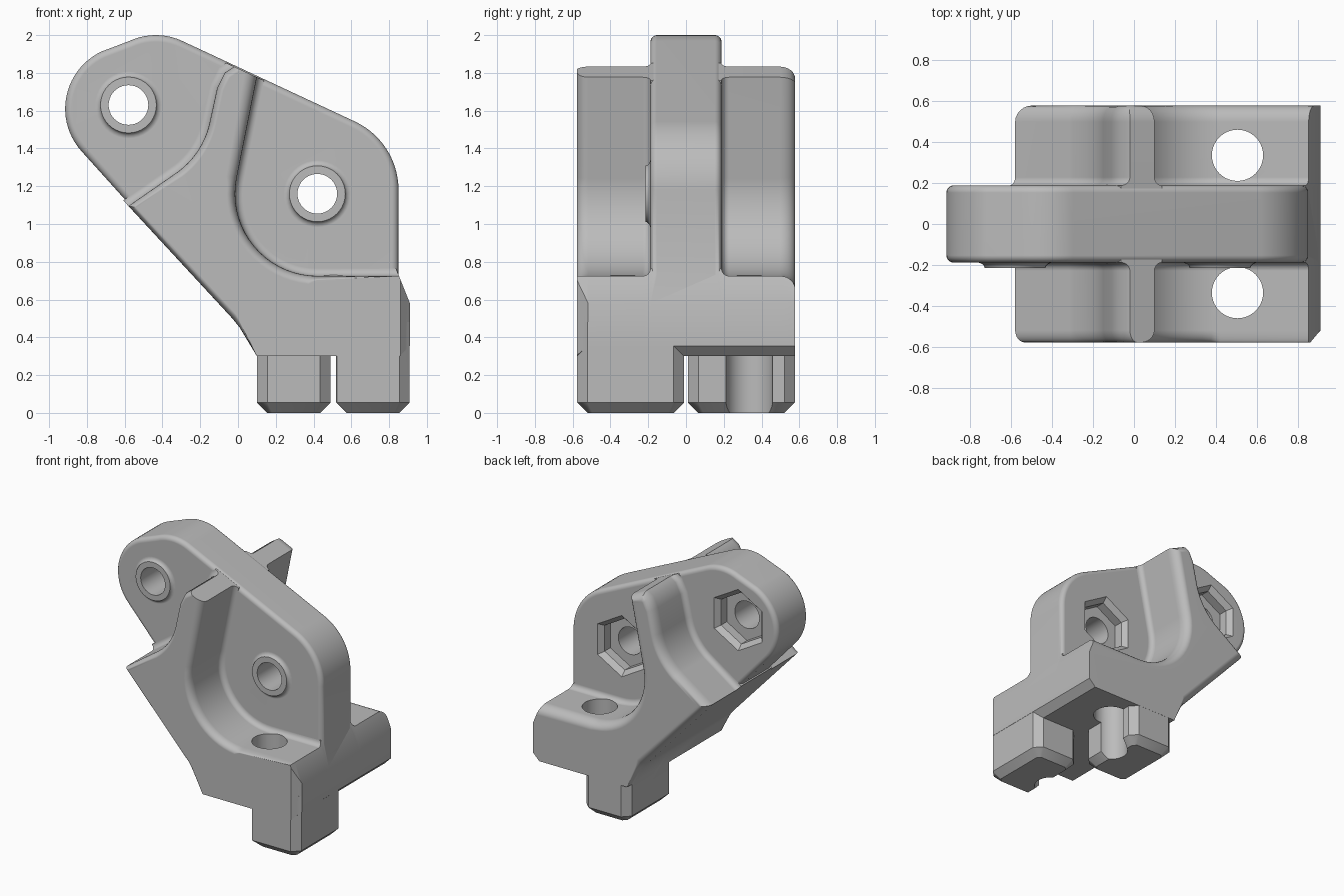
import bpy, bmesh
from math import sin, cos, pi, radians, sqrt
from mathutils import Vector

cube = bpy.data.objects.get("Cube")
if cube:
    bpy.data.objects.remove(cube)

grey = bpy.data.materials.new("plain grey")
grey.use_nodes = True
COLOUR = (0.5, 0.5, 0.5, 1)
grey.diffuse_color = COLOUR
grey.node_tree.nodes["Principled BSDF"].inputs["Base Color"].default_value = COLOUR


def loft(name, rings):
    """Closed solid through rings of equal point count."""
    bm = bmesh.new()
    loops = [[bm.verts.new(p) for p in ring] for ring in rings]
    n = len(loops[0])
    for a, b in zip(loops, loops[1:]):
        for i in range(n):
            j = (i + 1) % n
            bm.faces.new((a[i], a[j], b[j], b[i]))
    bm.faces.new(loops[0])
    bm.faces.new(loops[-1])
    bmesh.ops.recalc_face_normals(bm, faces=bm.faces)
    mesh = bpy.data.meshes.new(name)
    bm.to_mesh(mesh)
    bm.free()
    mesh.materials.append(grey)
    obj = bpy.data.objects.new(name, mesh)
    bpy.context.collection.objects.link(obj)
    return obj


def arc(cx, cz, r, start, end, n):
    angles = [radians(start + (end - start) * i / n) for i in range(n + 1)]
    return [(cx + r * cos(t), cz + r * sin(t)) for t in angles]


def offset(points, dist):
    """Move each edge of a counter-clockwise outline outward by its own distance."""
    pts = [Vector(p) for p in points]
    n = len(pts)
    normals = []
    for i in range(n):
        d = pts[(i + 1) % n] - pts[i]
        normals.append(Vector((d.y, -d.x)).normalized())
    out = []
    for i, p in enumerate(pts):
        a, b, da, db = normals[i - 1], normals[i], dist[i - 1], dist[i]
        det = a.x * b.y - a.y * b.x
        if abs(det) > 0.25:
            out.append(p + Vector((da * b.y - db * a.y, a.x * db - b.x * da)) / det)
        else:
            out.append(p + (a + b).normalized() * (da + db) / 2)
    return out


def at_y(points, y):
    return [(p[0], y, p[1]) for p in points]


def rounding(u):
    """Quarter-circle falloff: 1 at u = 0, 0 from u = 1 on."""
    w = min(1, max(0, 1 - u))
    return 1 - sqrt(1 - w * w)


def lathe(name, cx, cz, sections, n=40, turn=0):
    """Solid along y from (y, radius) sections."""
    return loft(name, [at_y(arc(cx, cz, r, turn, turn + 360, n)[:-1], y) for y, r in sections])


def combine(target, tool, operation):
    mod = target.modifiers.new(operation, 'BOOLEAN')
    mod.operation, mod.solver, mod.object = operation, 'EXACT', tool
    bpy.context.view_layer.objects.active = target
    bpy.ops.object.modifier_apply(modifier=mod.name)
    bpy.data.objects.remove(tool)


HOLES = [(-0.58, 1.63), (0.42, 1.16)]
STEPS = [1 - cos(k * pi / 12) for k in range(7)]

# Curved rib and base block: outline with an edge group per point
outline = [((-0.58, 1.095), 'slant'), ((-0.03, 0.5), 'slant'), ((0.01, 0.45), 'plain'),
           ((0.1, 0.3), 'plain'), ((0.855, 0.3), 'plain'), ((0.91, 0.355), 'side'),
           ((0.91, 0.58), 'plain'), ((0.852, 0.725), 'ledge')]
bowl = arc(0.42, 1.16, 0.435, 270, 169, 18)
outline += [(p, 'bowl') for p in bowl[:-1]] + [(bowl[-1], 'wall')]
outline += [((0.1, 1.777), 'top'), ((-0.02, 1.833), 'left'), ((-0.07, 1.8), 'left'),
            ((-0.11, 1.72), 'left')]
outline += [(p, 'left') for p in arc(*HOLES[0], 0.44, -12, -53, 10)]

FRONT = {'wall': 0.07, 'bowl': 0.045, 'slant': 0.03, 'left': 0.035}
BACK = {'wall': 0.06, 'bowl': 0.06, 'ledge': 0.07, 'slant': 0.06, 'top': 0.06, 'left': 0.05}
FILLET = {'wall': 0.04, 'bowl': 0.04, 'ledge': 0.04, 'left': 0.04}
END, PLATE = 0.578, 0.188


def rib_shift(group, y):
    d = FILLET.get(group, 0) * rounding((abs(y) - PLATE) / 0.04)
    d -= FRONT.get(group, 0) * rounding((y + END) / 0.06)
    d -= BACK.get(group, 0) * rounding((END - y) / 0.08)
    if group == 'side':
        d -= 0.05 * max(0, 1 - (y + END) / 0.06)
    return d


ys = [-END + 0.06 * u for u in STEPS]
ys += [-PLATE - 0.04 * (1 - u) for u in reversed([1 - s for s in STEPS])][::-1]
ys += [-y for y in ys[len(STEPS):]] + [END - 0.08 * u for u in STEPS]
ys = sorted(set(round(y, 5) for y in ys))
points = [p for p, g in outline]
bracket = loft("mounting_bracket",
               [at_y(offset(points, [rib_shift(g, y) for p, g in outline]), y) for y in ys])

# Upright plate with rounded rim
plate_line = arc(0.45, 1.18, 0.4, 0, 65, 14) + arc(-0.435, 1.67, 0.33, 65, 115, 10)
plate_line += arc(-0.58, 1.61, 0.335, 115, 222, 22)
plate_line += [(-0.57, 1.098), (-0.4, 1.0), (0.2, 0.5), (0.8, 0.5), (0.85, 0.65)]
rim = [(-PLATE + 0.035 * u, -0.035 * rounding(u)) for u in STEPS]
rim += [(-y, d) for y, d in reversed(rim)]
plate = loft("plate", [at_y(offset(plate_line, [d] * len(plate_line)), y) for y, d in rim])
combine(bracket, plate, 'UNION')


# Two chamfered feet
def foot(name, x0, x1, y0, y1, top, c=0.055):
    rings = []
    for z, s in ((0, c), (c, 0), (top, 0)):
        a, b, e, f = x0 + s, x1 - s, y0 + s, y1 - s
        k = c - s * 0.5
        plan = [(a + k, e), (b - k, e), (b, e + k), (b, f - k),
                (b - k, f), (a + k, f), (a, f - k), (a, e + k)]
        if x1 > 0.6:
            plan[0] = (a + 0.004, e)
            plan[7] = (a, e + 0.004)
        rings.append([(x, y, z) for x, y in plan])
    return loft(name, rings)


combine(bracket, foot("front_foot", 0.52, 0.909, -0.577, -0.01, 0.48), 'UNION')
combine(bracket, foot("back_foot", 0.1, 0.49, 0.01, 0.577, 0.33), 'UNION')

# Pivot bosses, through holes and hexagonal nut pockets
for cx, cz in HOLES:
    boss = lathe("boss", cx, cz, [(-0.15, 0.18), (-0.187, 0.18), (-0.196, 0.16),
                                  (-0.205, 0.151), (-0.215, 0.148)])
    combine(bracket, boss, 'UNION')
for cx, cz in HOLES:
    combine(bracket, lathe("hole", cx, cz, [(-0.4, 0.105), (0.4, 0.105)]), 'DIFFERENCE')
    pocket = lathe("nut_pocket", cx, cz, [(0.08, 0.2), (0.15, 0.2), (0.19, 0.24), (0.2, 0.25)], 6, 30)
    combine(bracket, pocket, 'DIFFERENCE')

# Vertical bolt holes through the base
for y in (-0.335, 0.335):
    circle = arc(0.505, y, 0.125, 0, 360, 40)[:-1]
    drill = loft("bolt_hole", [[(px, py, z) for px, py in circle] for z in (-0.1, 0.9)])
    combine(bracket, drill, 'DIFFERENCE')

# Smooth rounds, crisp edges
bpy.ops.object.select_all(action='DESELECT')
bracket.select_set(True)
bpy.context.view_layer.objects.active = bracket
bpy.ops.object.shade_smooth_by_angle(angle=radians(32))
weighted = bracket.modifiers.new("weighted_normals", 'WEIGHTED_NORMAL')
weighted.keep_sharp = True
